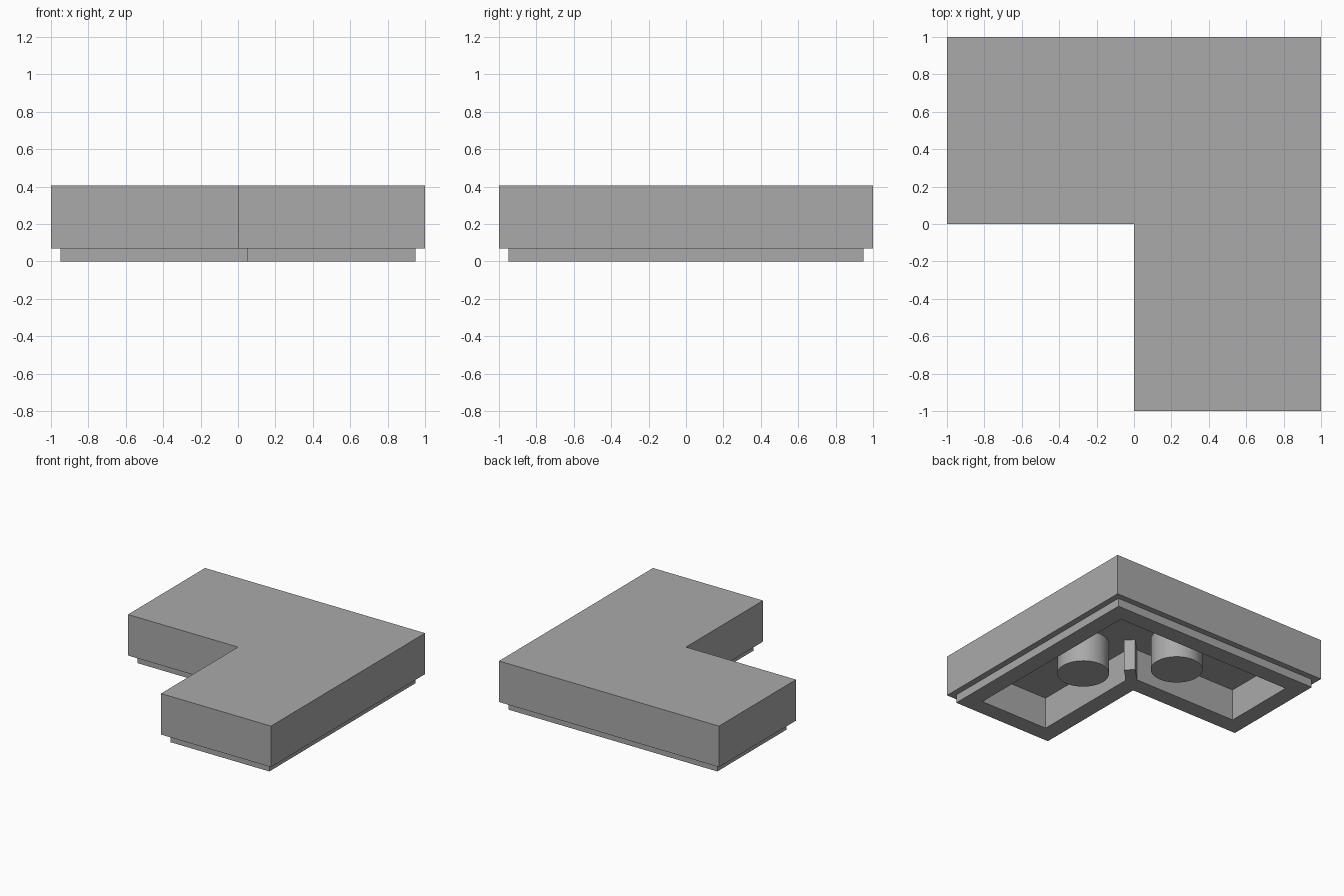
import bpy
import bmesh

if "Cube" in bpy.data.objects:
    bpy.data.objects.remove(bpy.data.objects["Cube"], do_unlink=True)

TOP, STEP, CEILING = 0.405, 0.068, 0.26
LIP_INSET, CAVITY_INSET = 0.05, 0.19

grey = bpy.data.materials.new("plain grey")
grey.use_nodes = True
grey.diffuse_color = (0.4, 0.4, 0.4, 1)
grey.node_tree.nodes["Principled BSDF"].inputs["Base Color"].default_value = (0.4, 0.4, 0.4, 1)


def add_object(name, bm):
    bmesh.ops.recalc_face_normals(bm, faces=bm.faces)
    mesh = bpy.data.meshes.new(name)
    bm.to_mesh(mesh)
    bm.free()
    mesh.materials.append(grey)
    obj = bpy.data.objects.new(name, mesh)
    bpy.context.collection.objects.link(obj)
    return obj


def stack_loops(name, loops):
    """Skin a stack of matching outlines and cap both ends."""
    bm = bmesh.new()
    rings = [[bm.verts.new(p) for p in loop] for loop in loops]
    for a, b in zip(rings, rings[1:]):
        for i in range(len(a)):
            j = (i + 1) % len(a)
            bm.faces.new((a[i], a[j], b[j], b[i]))
    bm.faces.new(rings[0])
    bm.faces.new(rings[-1])
    return add_object(name, bm)


def corner_outline(inset, z):
    """L-shaped outline moved inward by inset."""
    d, e = inset, 1 - inset
    return [(-1 + d, d, z), (d, d, z), (d, -1 + d, z),
            (e, -1 + d, z), (e, e, z), (-1 + d, e, z)]


# Corner tile with a stepped lip and a hollow underside
stack_loops("corner_tile", [
    corner_outline(0, TOP),
    corner_outline(0, STEP),
    corner_outline(LIP_INSET, STEP),
    corner_outline(LIP_INSET, 0),
    corner_outline(CAVITY_INSET, 0),
    corner_outline(CAVITY_INSET, CEILING),
])

# Diagonal rib on the inner corner of the cavity
c, w, r = CAVITY_INSET, 0.03, 0.27
rib = [(c, c), (c, c - 2 * w), (r + w, r - w), (r - w, r + w), (c - 2 * w, c)]
stack_loops("corner_rib", [[(x, y, z) for x, y in rib] for z in (0, CEILING)])

# Round pegs under each arm
for name, x, y in (("front_peg", 0.5, 0), ("side_peg", 0, 0.5)):
    bm = bmesh.new()
    bmesh.ops.create_cone(bm, cap_ends=True, segments=48, radius1=0.195,
                          radius2=0.195, depth=CEILING)
    bmesh.ops.translate(bm, verts=bm.verts, vec=(x, y, CEILING / 2))
    peg = add_object(name, bm)
    bpy.ops.object.select_all(action="DESELECT")
    peg.select_set(True)
    bpy.context.view_layer.objects.active = peg
    bpy.ops.object.shade_smooth_by_angle()
